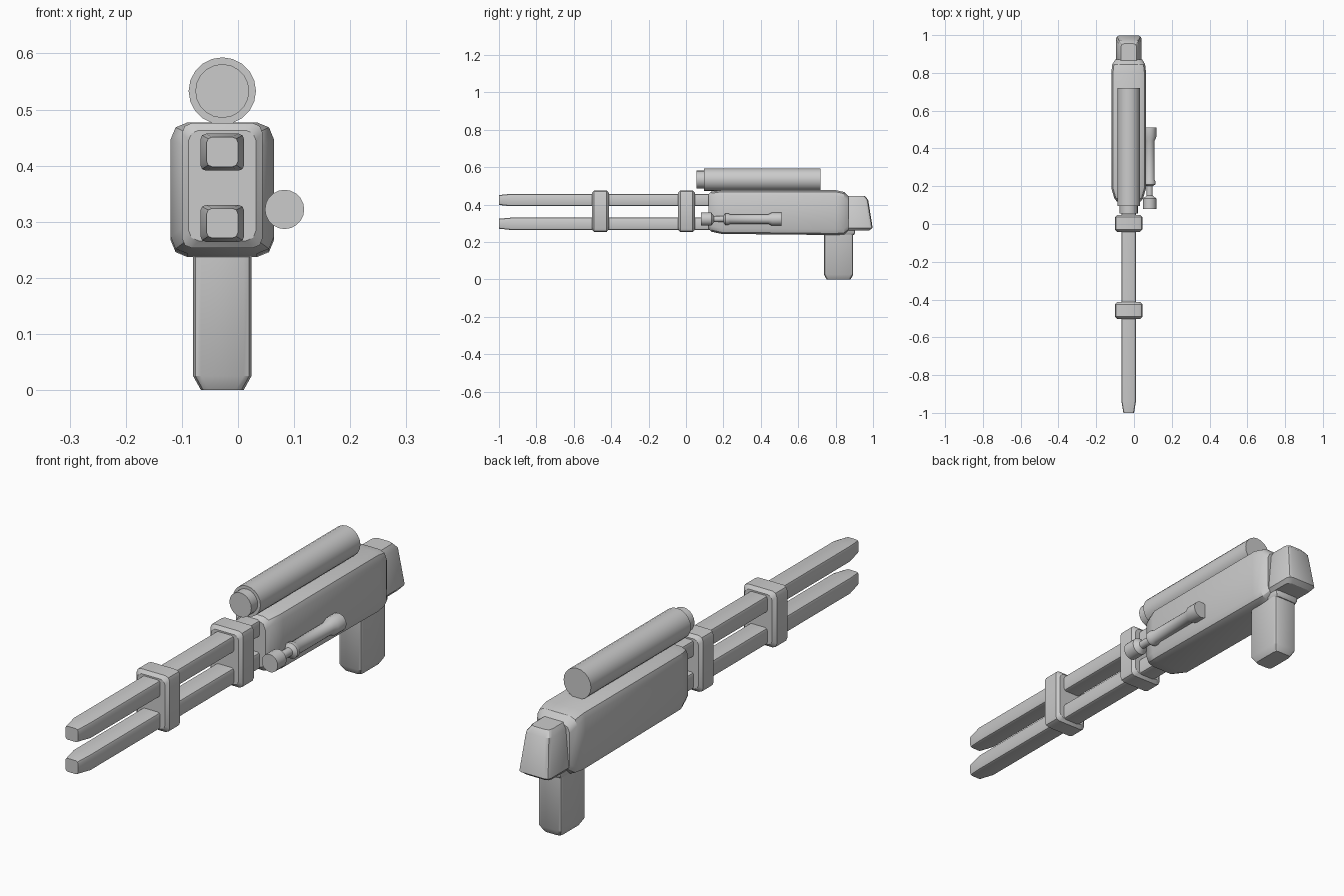
import bpy
import bmesh
from math import sin, cos, pi, radians

cube = bpy.data.objects.get("Cube")
if cube:
    bpy.data.objects.remove(cube, do_unlink=True)

grey = bpy.data.materials.new("light_grey")
grey.use_nodes = True
grey.diffuse_color = (0.6, 0.6, 0.6, 1)
bsdf = next(n for n in grey.node_tree.nodes if n.type == "BSDF_PRINCIPLED")
bsdf.inputs["Base Color"].default_value = grey.diffuse_color

CX = -0.028  # centre line of the main parts


def skin(name, rings):
    """Join matching rings of points into a closed, capped solid."""
    bm = bmesh.new()
    loops = [[bm.verts.new(p) for p in ring] for ring in rings]
    n = len(loops[0])
    for a, b in zip(loops, loops[1:]):
        for i in range(n):
            j = (i + 1) % n
            bm.faces.new((a[i], a[j], b[j], b[i]))
    bm.faces.new(loops[0])
    bm.faces.new(loops[-1])
    bmesh.ops.recalc_face_normals(bm, faces=bm.faces[:])
    mesh = bpy.data.meshes.new(name)
    bm.to_mesh(mesh)
    bm.free()
    mesh.materials.append(grey)
    obj = bpy.data.objects.new(name, mesh)
    bpy.context.collection.objects.link(obj)
    bpy.ops.object.select_all(action="DESELECT")
    obj.select_set(True)
    bpy.context.view_layer.objects.active = obj
    bpy.ops.object.shade_smooth_by_angle(angle=radians(32))
    return obj


def rounded(half, lo, hi, r):
    """Rectangle centred on CX with three-point rounded corners."""
    corners = ((half - r, hi - r), (r - half, hi - r),
               (r - half, lo + r), (half - r, lo + r))
    return [(CX + u + r * cos(a), v + r * sin(a))
            for q, (u, v) in enumerate(corners)
            for a in ((q + k / 2) * pi / 2 for k in range(3))]


def loft(name, sections, radius, axis="y"):
    """Sections are (position, half width, low, high) along y or z."""
    rings = []
    for t, half, lo, hi in sections:
        ring = rounded(half, lo, hi, radius)
        rings.append([(u, t, v) if axis == "y" else (u, v, t) for u, v in ring])
    return skin(name, rings)


def lathe(name, x, z, profile, sides):
    """Turn (y, radius) pairs about an axis parallel to y."""
    return skin(name, [[(x + r * cos(2 * pi * i / sides), y,
                         z + r * sin(2 * pi * i / sides))
                        for i in range(sides)] for y, r in profile])


# Main body, with tapered ends
loft("body", [(0.12, 0.064, 0.27, 0.455), (0.135, 0.076, 0.255, 0.469),
              (0.19, 0.092, 0.243, 0.477), (0.80, 0.092, 0.237, 0.477),
              (0.845, 0.087, 0.24, 0.467), (0.87, 0.072, 0.258, 0.442)], 0.03)

# Twin long bars with tapered tips
for name, z in (("upper_bar", 0.424), ("lower_bar", 0.297)):
    loft(name, [(-1.0, 0.028, z - 0.026, z + 0.027),
                (-0.935, 0.039, z - 0.033, z + 0.033),
                (0.16, 0.039, z - 0.033, z + 0.033)], 0.01)

# Bands clamping the bars
for name, y in (("front_band", -0.458), ("rear_band", 0.003)):
    loft(name, [(y - 0.045, 0.06, 0.266, 0.463),
                (y - 0.033, 0.072, 0.253, 0.476),
                (y + 0.033, 0.072, 0.253, 0.476),
                (y + 0.045, 0.06, 0.266, 0.463)], 0.018)

# Tube on top, with a narrower front lip
lathe("top_tube", CX, 0.533, [(0.055, 0.048), (0.095, 0.048),
                              (0.095, 0.06), (0.72, 0.06)], 20)

# Side handle: knob, thin neck and waisted grip
lathe("side_handle", 0.083, 0.322,
      [(0.08, 0.035), (0.135, 0.035), (0.15, 0.016), (0.20, 0.016),
       (0.21, 0.031), (0.225, 0.031), (0.235, 0.026), (0.44, 0.026),
       (0.46, 0.035), (0.51, 0.035)], 20)

# Rear stock, narrower at the top and sloping at the back
loft("stock", [(0.26, 0.056, 0.83, 0.978), (0.275, 0.068, 0.82, 0.998),
               (0.425, 0.055, 0.82, 0.974), (0.447, 0.042, 0.83, 0.955)],
     0.018, "z")

# Lower grip and the collar that joins it to the body
loft("grip", [(0, 0.038, 0.752, 0.88), (0.025, 0.052, 0.738, 0.894),
              (0.26, 0.052, 0.738, 0.894)], 0.014, "z")
loft("grip_collar", [(0.237, 0.05, 0.76, 0.898), (0.247, 0.056, 0.755, 0.904),
                     (0.27, 0.056, 0.755, 0.904)], 0.014, "z")
